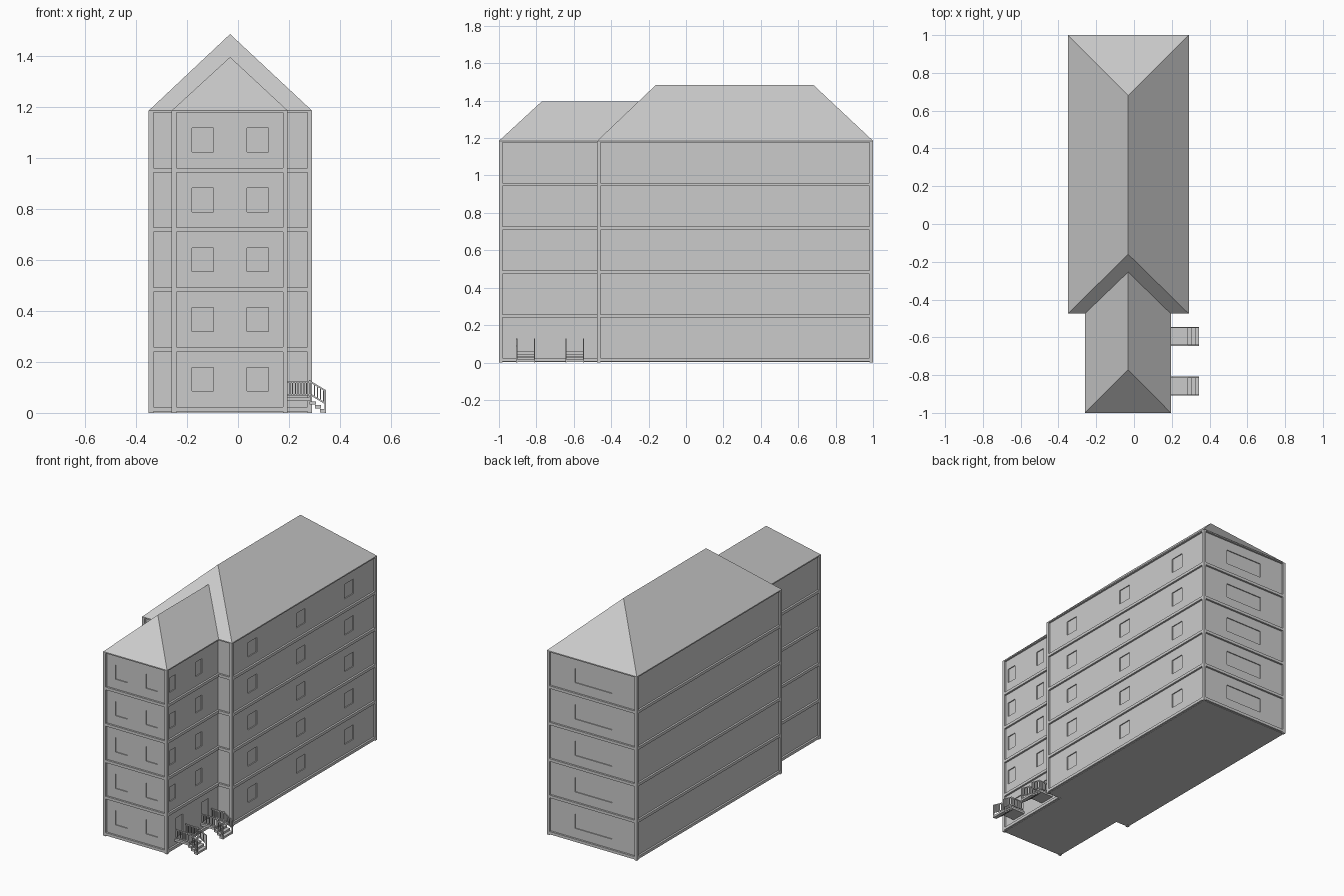
import bpy
import bmesh
from mathutils import Vector

if "Cube" in bpy.data.objects:
    bpy.data.objects.remove(bpy.data.objects["Cube"], do_unlink=True)

grey = bpy.data.materials.new("plain_grey")
grey.use_nodes = True
grey.diffuse_color = (0.6, 0.6, 0.6, 1)
grey.node_tree.nodes["Principled BSDF"].inputs["Base Color"].default_value = (0.6, 0.6, 0.6, 1)


def finish(bm, name):
    bmesh.ops.recalc_face_normals(bm, faces=bm.faces)
    mesh = bpy.data.meshes.new(name)
    bm.to_mesh(mesh)
    bm.free()
    mesh.materials.append(grey)
    obj = bpy.data.objects.new(name, mesh)
    bpy.context.scene.collection.objects.link(obj)
    return obj


def add_box(bm, x0, x1, y0, y1, z0, z1):
    verts = bmesh.ops.create_cube(bm, size=1)["verts"]
    for v in verts:
        v.co = Vector(((x0 + x1) / 2 + v.co.x * (x1 - x0),
                       (y0 + y1) / 2 + v.co.y * (y1 - y0),
                       (z0 + z1) / 2 + v.co.z * (z1 - z0)))


def add_prism(bm, profile, y0, y1):
    """Extrude an x-z outline along y."""
    face = bm.faces.new([bm.verts.new((x, y0, z)) for x, z in profile])
    new = bmesh.ops.extrude_face_region(bm, geom=[face])["geom"]
    bmesh.ops.translate(bm, vec=(0, y1 - y0, 0),
                        verts=[g for g in new if isinstance(g, bmesh.types.BMVert)])


EAVE, FLOORS, STOREY = 1.185, 5, 0.2345
FRAME, RECESS, GLASS = 0.018, 0.012, 0.006
MAIN = (-0.35, 0.29, -0.475, 1.0)
WING = (-0.26, 0.195, -1.0, -0.475)
MID = -0.031


# Wall frames: floor bands and corner posts standing proud of the walls
def wall_frame(name, x0, x1, y0, y1, post_ys):
    bm = bmesh.new()
    for i in range(FLOORS + 1):
        low = max(0, i * STOREY + 0.005)
        high = min(EAVE, i * STOREY + 0.023)
        add_box(bm, x0, x1, y0, y1, low, high)
    for x in (x0, x1 - FRAME):
        for y in post_ys:
            add_box(bm, x, x + FRAME, y, y + FRAME, 0, EAVE)
    return finish(bm, name)


wall_frame("main_frame", *MAIN, (MAIN[2], MAIN[3] - FRAME))
wall_frame("wing_frame", *WING, (WING[2],))


# Recessed walls with shallow window and door openings
def wall_core(name, block, y_end, openings):
    x0, x1, y0, y1 = block
    bm = bmesh.new()
    add_box(bm, x0 + RECESS, x1 - RECESS, y0 + RECESS, y_end, 0.002, EAVE - 0.002)
    core = finish(bm, name)
    bm = bmesh.new()
    for o in openings:
        add_box(bm, *o)
    cutter = finish(bm, "window_cutter")
    cutter.hide_render = True
    mod = core.modifiers.new("windows", "BOOLEAN")
    mod.operation = "DIFFERENCE"
    mod.solver = "EXACT"
    mod.object = cutter
    bpy.context.view_layer.update()
    bpy.context.view_layer.objects.active = core
    bpy.ops.object.modifier_apply(modifier=mod.name)
    bpy.data.objects.remove(cutter, do_unlink=True)


DEEP = RECESS + GLASS
DOOR_YS = (-0.858, -0.595)
main_open, wing_open = [], []
for i in range(FLOORS):
    z0, z1 = i * STOREY + 0.085, i * STOREY + 0.178
    for y in (-0.25, 0.242, 0.734):
        main_open.append((MAIN[1] - DEEP, MAIN[1] + 0.1, y - 0.045, y + 0.045, z0, z1))
    main_open.append((-0.165, 0.1, MAIN[3] - DEEP, MAIN[3] + 0.1, z0, z1))
    for x in (MID - 0.108, MID + 0.108):
        wing_open.append((x - 0.042, x + 0.042, WING[2] - 0.1, WING[2] + DEEP, z0, z1))
    if i:
        for y in (-0.928, -0.662):
            wing_open.append((WING[1] - DEEP, WING[1] + 0.1, y - 0.032, y + 0.032, z0, z1))
for y in DOOR_YS:
    wing_open.append((WING[1] - DEEP, WING[1] + 0.1, y - 0.035, y + 0.035, 0.06, 0.19))

wall_core("main_walls", MAIN, MAIN[3] - RECESS, main_open)
wall_core("wing_walls", WING, WING[3] + 0.03, wing_open)


# Hipped roofs
def hip_roof(name, x0, x1, y0, y1, ridge0, ridge1, top):
    bm = bmesh.new()
    a, b, c, d = [bm.verts.new((x, y, EAVE)) for x, y in
                  ((x0, y0), (x1, y0), (x1, y1), (x0, y1))]
    r0 = bm.verts.new((MID, ridge0, top))
    r1 = bm.verts.new((MID, ridge1, top))
    for f in ((d, c, b, a), (a, b, r0), (b, c, r1, r0), (c, d, r1), (d, a, r0, r1)):
        bm.faces.new(f)
    return finish(bm, name)


hip_roof("main_roof", *MAIN, -0.16, 0.68, 1.485)
hip_roof("wing_roof", *WING[:3], -0.45, -0.772, -0.23, 1.395)

# Entrance stairs with railings
LAND, FOOT, TREADS = 0.285, 0.345, 3
RUN = (FOOT - LAND) / TREADS
for n, y in enumerate(DOOR_YS):
    y0, y1 = y - 0.05, y + 0.05
    bm = bmesh.new()
    add_box(bm, WING[1] - RECESS, LAND, y0, y1, 0.046, 0.06)
    for i in range(TREADS):
        z = 0.045 - i * 0.015
        add_box(bm, LAND + i * RUN - 0.004, LAND + (i + 1) * RUN, y0, y1, z - 0.013, z)
    finish(bm, f"stairs_{n + 1}")

    bm = bmesh.new()
    for ya, yb in ((y0, y0 + 0.006), (y1 - 0.006, y1)):
        # Top and bottom rails, level then sloping
        for z in (0.068, 0.118):
            add_box(bm, WING[1], LAND, ya, yb, z, z + 0.007)
            add_prism(bm, [(LAND, z), (FOOT, z - 0.036), (FOOT, z - 0.029),
                           (LAND, z + 0.007)], ya, yb)
        # Balusters and posts
        for i in range(8):
            x = WING[1] + 0.006 + i * 0.011
            add_box(bm, x, x + 0.004, ya, yb, 0.07, 0.12)
        for i in range(1, 5):
            x = LAND + i * 0.012
            drop = i * 0.0072
            add_box(bm, x, x + 0.004, ya, yb, 0.07 - drop, 0.12 - drop)
        add_box(bm, LAND - 0.006, LAND, ya, yb, 0.046, 0.128)
        add_box(bm, FOOT - 0.005, FOOT, ya, yb, 0, 0.089)
    finish(bm, f"stair_railing_{n + 1}")
